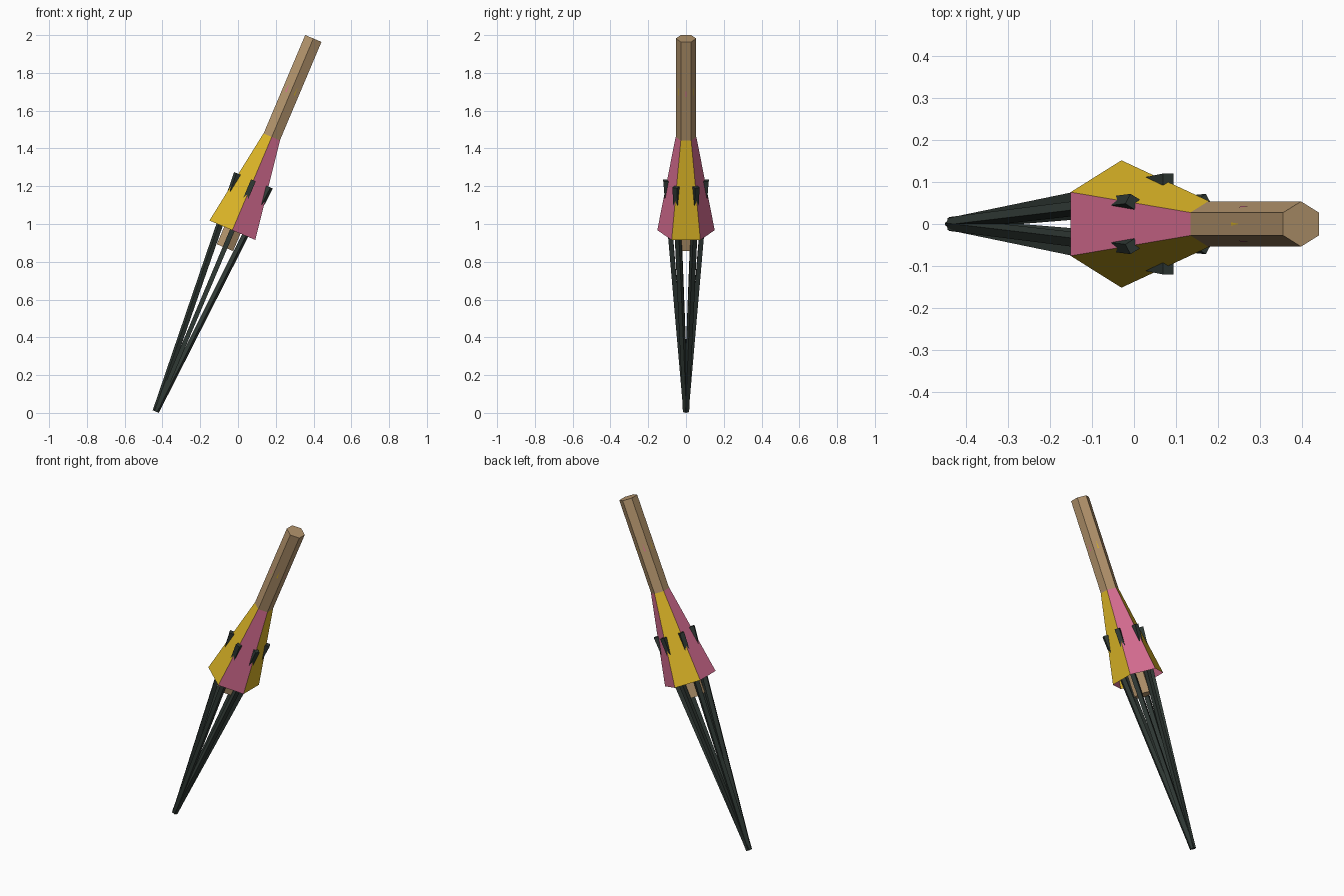
import bpy, bmesh, math
from mathutils import Vector

if "Cube" in bpy.data.objects:
    bpy.data.objects.remove(bpy.data.objects["Cube"])

TILT = math.radians(22.9)
ORIGIN = (-0.03, 0, 0.967)      # centre of the collar's wide end, on the tilted axis


def material(name, rgb):
    m = bpy.data.materials.new(name)
    m.diffuse_color = (*rgb, 1)
    m.use_nodes = True
    m.node_tree.nodes["Principled BSDF"].inputs["Base Color"].default_value = m.diffuse_color
    return m


TAN = material("tan wood", (0.45, 0.295, 0.15))
YELLOW = material("yellow", (0.71, 0.46, 0.02))
PINK = material("pink", (0.69, 0.155, 0.29))
DARK = material("dark grey", (0.03, 0.042, 0.036))


def part(name, bm, mats):
    """Turn a bmesh made along local z into a tilted object."""
    mesh = bpy.data.meshes.new(name)
    bm.to_mesh(mesh)
    bm.free()
    for m in mats:
        mesh.materials.append(m)
    ob = bpy.data.objects.new(name, mesh)
    ob.location = ORIGIN
    ob.rotation_euler = (0, TILT, 0)
    bpy.context.collection.objects.link(ob)
    return ob


def polar(r, a, z):
    return Vector((r * math.cos(a), r * math.sin(a), z))


def loft(bm, rings, cap=True):
    """Skin between rings of points; returns the side faces in order."""
    vs = [[bm.verts.new(p) for p in ring] for ring in rings]
    n = len(vs[0])
    sides = []
    for lo, hi in zip(vs, vs[1:]):
        for i in range(n):
            j = (i + 1) % n
            sides.append(bm.faces.new((lo[i], lo[j], hi[j], hi[i])))
    if cap:
        bm.faces.new(vs[0][::-1])
        bm.faces.new(vs[-1])
    return sides


def hexagon(r, z):
    # corners at -30, 30, 90 ... so that face 0 looks along +x
    return [polar(r, math.radians(60 * i - 30), z) for i in range(6)]


# Six-sided shaft, running through the collar
bm = bmesh.new()
loft(bm, [hexagon(0.054, -0.10), hexagon(0.054, 1.102)])
part("shaft", bm, [TAN])

# Open flared collar with alternating panels
bm = bmesh.new()
for i, f in enumerate(loft(bm, [hexagon(0.152, 0), hexagon(0.055, 0.536)], cap=False)):
    f.material_index = i % 2
part("collar", bm, [YELLOW, PINK])

# Six slim prongs meeting at the point, ends poking through the collar's edges
for k in range(6):
    a = math.radians(60 * k + 30)
    radial, side = polar(1, a, 0), polar(1, a + math.pi / 2, 0)
    rings = []
    for r, z, h in ((0.003, -1.042, 0.011), (0.107, 0.287, 0.0135)):
        c = radial * r + Vector((0, 0, z))
        rings.append([c + radial * (u * h) + side * (v * h)
                      for u, v in ((-1, -1), (1, -1), (1, 1), (-1, 1))])
    bm = bmesh.new()
    loft(bm, rings)
    part(f"prong_{k + 1}", bm, [DARK])

# Tiny coloured slivers on the shaft's flats
bm = bmesh.new()
for k in range(6):
    a = math.radians(60 * k)
    out, side = polar(0.0478, a, 0), polar(1, a + math.pi / 2, 0)
    pts = [(-0.004, 0.785), (0.004, 0.785), (0, 0.835)]
    f = bm.faces.new([bm.verts.new(out + side * u + Vector((0, 0, z))) for u, z in pts])
    f.material_index = k % 2
part("shaft_marks", bm, [PINK, YELLOW])
